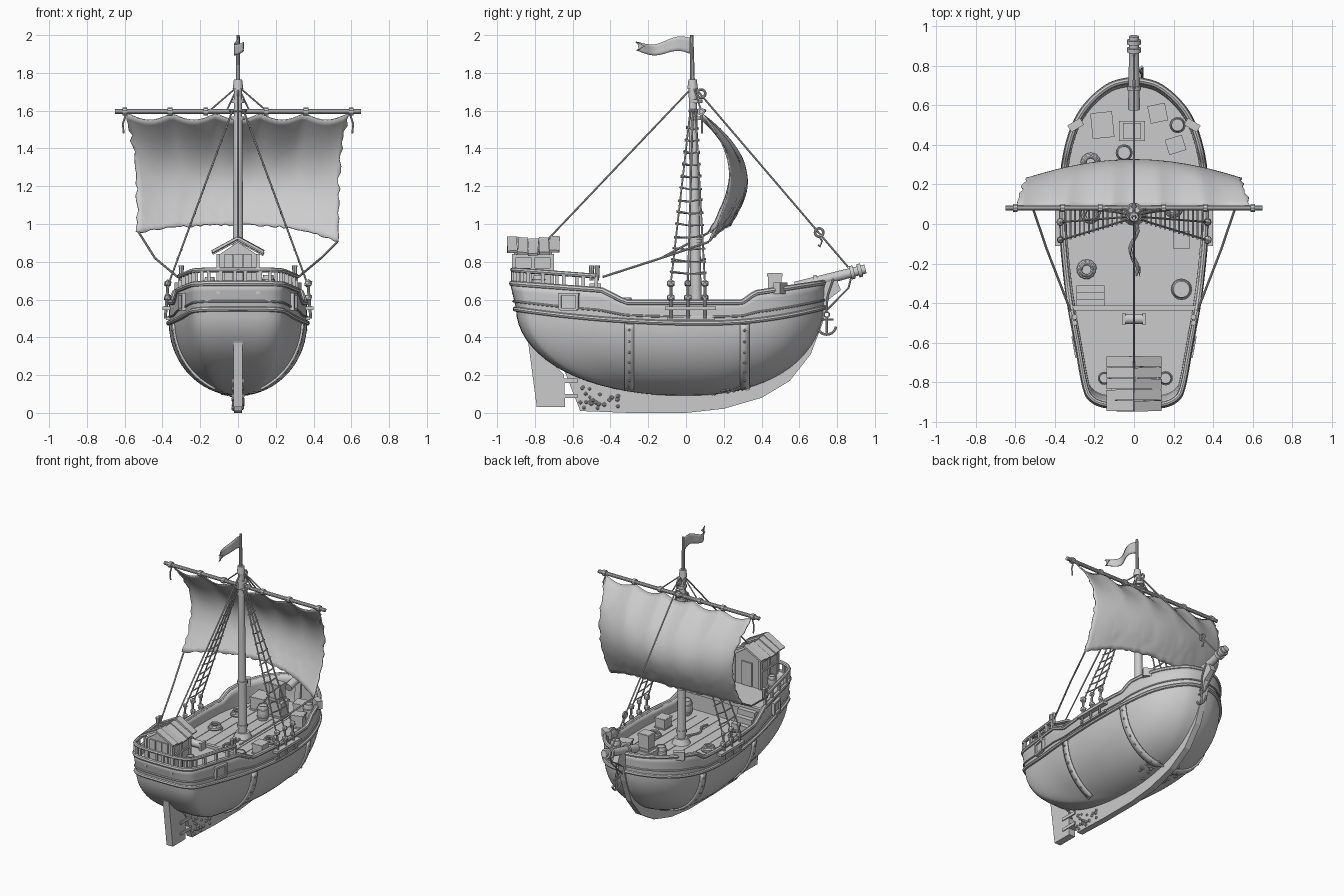
import bpy, bmesh, math, random
from mathutils import Vector, Matrix, Euler

if "Cube" in bpy.data.objects:
    bpy.data.objects.remove(bpy.data.objects["Cube"])
random.seed(4)
V = Vector

# ---------- helpers ----------
def finish(ob, smooth=True, solid=0, offset=-1):
    if solid:
        m = ob.modifiers.new("thickness", 'SOLIDIFY')
        m.thickness, m.offset = solid, offset
    if smooth:
        bpy.ops.object.select_all(action='DESELECT')
        ob.select_set(True)
        bpy.context.view_layer.objects.active = ob
        bpy.ops.object.shade_smooth_by_angle(angle=math.radians(35))
    return ob

def mesh(name, verts, faces, smooth=True, solid=0, offset=-1):
    me = bpy.data.meshes.new(name)
    me.from_pydata([tuple(v) for v in verts], [], faces)
    ob = bpy.data.objects.new(name, me)
    bpy.context.collection.objects.link(ob)
    return finish(ob, smooth, solid, offset)

def from_bm(name, bm, smooth=False):
    bmesh.ops.recalc_face_normals(bm, faces=bm.faces)
    me = bpy.data.meshes.new(name)
    bm.to_mesh(me); bm.free()
    ob = bpy.data.objects.new(name, me)
    bpy.context.collection.objects.link(ob)
    return finish(ob, smooth)

def box(name, loc, dims, rot=(0, 0, 0)):
    bm = bmesh.new()
    M = Matrix.Translation(loc) @ Euler(rot).to_matrix().to_4x4() @ Matrix.Diagonal((*dims, 1))
    bmesh.ops.create_cube(bm, size=1, matrix=M)
    return from_bm(name, bm)

def cyl(name, a, b, r1, r2=None, n=10):
    a, b = V(a), V(b)
    bm = bmesh.new()
    M = Matrix.Translation((a + b) / 2) @ (b - a).to_track_quat('Z', 'Y').to_matrix().to_4x4()
    bmesh.ops.create_cone(bm, cap_ends=True, segments=n, radius1=r1, radius2=r1 if r2 is None else r2,
                          depth=(b - a).length, matrix=M)
    return from_bm(name, bm, True)

def balls(name, pts, r, squash=1):
    bm = bmesh.new()
    for p in pts:
        k = r * random.uniform(.75, 1.2)
        bmesh.ops.create_icosphere(bm, subdivisions=1, radius=k,
                                   matrix=Matrix.Translation(p) @ Matrix.Diagonal((1, squash, 1, 1)))
    return from_bm(name, bm, True)

def tube(name, pts, r, cyclic=False, res=2):
    cu = bpy.data.curves.new(name, 'CURVE')
    cu.dimensions, cu.bevel_depth, cu.bevel_resolution, cu.use_fill_caps = '3D', r, res, True
    sp = cu.splines.new('POLY')
    sp.points.add(len(pts) - 1)
    for q, p in zip(sp.points, pts):
        q.co = (*p, 1)
    sp.use_cyclic_u = cyclic
    tmp = bpy.data.objects.new(name, cu)
    me = bpy.data.meshes.new_from_object(tmp)
    bpy.data.objects.remove(tmp)
    ob = bpy.data.objects.new(name, me)
    bpy.context.collection.objects.link(ob)
    return finish(ob)

def prism(name, pts, thick, f):
    """Extrude a 2D outline; f maps (a, b, offset) to 3D."""
    n = len(pts)
    bm = bmesh.new()
    lo, hi = [[bm.verts.new(f(a, b, o)) for a, b in pts] for o in thick]
    bm.faces.new(lo); bm.faces.new(hi)
    for i in range(n):
        bm.faces.new((lo[i], lo[(i + 1) % n], hi[(i + 1) % n], hi[i]))
    return from_bm(name, bm)

def ring(name, c, R, r, axis):
    a = V(axis).orthogonal().normalized(); b = V(axis).normalized().cross(a)
    return tube(name, [V(c) + R * (a * math.cos(t) + b * math.sin(t)) for t in [i * math.tau / 16 for i in range(16)]], r, True)

def catmull(P, k=6):
    P = [V(p) for p in P]; Q = [P[0]] + P + [P[-1]]; out = []
    for i in range(len(P) - 1):
        a, b, c, d = Q[i:i + 4]
        for j in range(k):
            t = j / k
            out.append(.5 * (2*b + (c - a)*t + (2*a - 5*b + 4*c - d)*t*t + (3*b - a - 3*c + d)*t**3))
    return out + [P[-1]]

def lerp_table(T, x):
    for (x0, y0), (x1, y1) in zip(T, T[1:]):
        if x <= x1:
            return y0 + (y1 - y0) * max(0, (x - x0) / (x1 - x0))
    return T[-1][1]

# ---------- hull form ----------
half = catmull([(0, -.9), (.14, -.895), (.215, -.865), (.25, -.8), (.288, -.6), (.325, -.4), (.35, -.2), (.365, 0),
                (.362, .2), (.345, .35), (.30, .5), (.23, .61), (.12, .7), (0, .73)])
plan = half + [V((-p.x, p.y)) for p in half[-2:0:-1]]
N = len(plan)
hw_table = [(p.y, p.x) for p in half]
hw = lambda y: lerp_table(hw_table, y)
zw = lambda y: .475 + (.075 if y < .1 else .21) * (y - .1) ** 2
sheer = lambda y: lerp_table([(-1, .69), (-.45, .65), (-.32, .585), (.3, .585), (.37, .635), (.74, .69)], y)

def hp(t, p, out=1):
    if t <= 1:
        g = math.sqrt(max(0, 1 - (1 - t) ** 2))
        x, y = p.x * g, p.y * g
        return V((x * out, y * out, .09 + (zw(y) - .09) * t))
    y = p.y * (1 + .035 * (t - 1)) if p.y < 0 else p.y * (1 + .01 * (t - 1))
    return V((p.x * out, y * out, zw(y) + (sheer(y) - zw(y)) * (t - 1)))

rows = [1 - math.cos(math.pi / 2 * max(i, .1) / 18) for i in range(19)] + [1.35, 1.7, 2]
verts = [hp(t, p) for t in rows for p in plan]
faces = [(i*N + j, i*N + (j+1) % N, (i+1)*N + (j+1) % N, (i+1)*N + j) for i in range(len(rows) - 1) for j in range(N)]
mesh("hull", verts, faces, solid=.025)
for t, r, nm in ((1, .013, "wale"), (1.3, .006, "upper_wale"), (2, .015, "bulwark_cap")):
    tube(nm, [hp(t, p, .99 if t == 2 else 1.005) for p in plan], r, True)

# iron straps with rivets, both sides
for s in (-1, 1):
    for yc in (-.3, .31):
        ts = [.1 + .86 * (i / 14) ** 1.3 for i in range(15)]
        def pt(t, y):
            g = math.sqrt(1 - (1 - t) ** 2)
            return V((s * (g * hw(y / g) + .005), y, .09 + (zw(y) - .09) * t - .004 * (1 - t)))
        vs = [pt(t, yc + d) for t in ts for d in (-.024, .024)]
        mesh("hull_strap", vs, [(2*i, 2*i+1, 2*i+3, 2*i+2) for i in range(14)], True, .012, 0)
        balls("strap_rivets", [pt(t, yc) + V((s*.006, 0, 0)) for t in ts[1::2]], .008)
    # stern window frames
    x, rz = hw(-.6) + .004, -.18 * s
    for dy, dz, ly, lz in ((0, .04, .11, .014), (0, -.04, .09, .014), (.045, 0, .014, .08), (-.045, 0, .014, .08)):
        box("port_frame", (s*(x + dy*.18), -.62 + dy, .588 + dz), (.03, ly, lz), (0, 0, rz))
    box("port_shutter", (s*(x - .004), -.62, .588), (.015, .08, .07), (0, 0, rz))
    # bow cleats
    box("bow_bracket", (s*.295, .5, .66), (.075, .04, .06), (0, 0, -s*.55))

# keel, stem and rudder
yz = lambda a, b, o: (o, a, b)
prism("keel_and_stem", [(-.56, .01), (-.3, 0), (0, 0), (.2, .022), (.4, .08), (.55, .17), (.66, .31), (.725, .48), (.755, .6),
      (.82, .65), (.80, .7), (.70, .7), (.68, .52), (.6, .36), (.45, .2), (.2, .12), (-.2, .12), (-.5, .17), (-.65, .24)], (-.022, .022), yz)
prism("rudder", [(-.88, .46), (-.835, .37), (-.79, .03), (-.64, .03), (-.645, .2), (-.7, .26), (-.8, .36), (-.85, .47)], (-.025, .025), yz)
for z in (.09, .17):
    box("rudder_hinge", (0, -.64, z), (.062, .13, .022))
bar = [(random.choice((-1, 1)) * .024, random.uniform(-.56, -.36), random.uniform(.02, .14)) for _ in range(45)]
for _ in range(50):
    t, q = random.uniform(.01, .15), hw(.55)
    bar.append(hp(t, V((random.choice((-1, 1)) * hw(Y := random.uniform(.5, .72)), Y))))
balls("barnacles", bar, .011)

# ---------- decks ----------
xy = lambda a, b, o: (a, b, o)
prism("main_deck", [(p.x * .94, p.y * .96) for p in plan], (.47, .505), xy)
prism("aft_deck", [(p.x * .95, p.y * .97) for p in plan if p.y < -.43], (.5, .63), xy)
for i in range(7):
    x = -.24 + i * .08
    box("deck_seam", (x, .08, .506), (.004, .95 - abs(x) * .6, .004))
box("deck_edge_beam", (0, -.425, .635), (.62, .025, .03))
for i in range(3):
    box("step", (-.22, -.33 - i*.035, .525 + i*.02), (.14, .04, .05 + i*.04))

# stern railing
aft = sorted((p for p in plan if p.y < -.44), key=lambda p: math.atan2(p.x, -p.y - .4))
rail = [hp(2, p, .985) + V((0, 0, .072)) for p in aft]
tube("stern_rail", rail, .013)
for p in rail[::3] + [rail[-1]]:
    box("rail_post", p - V((0, 0, .035)), (.018, .018, .075))

# ---------- cabin ----------
box("cabin", (0, -.81, .735), (.21, .2, .21))
prism("cabin_gable", [(-.105, .835), (.105, .835), (0, .905)], (-.91, -.71), lambda a, b, o: (a, o, b))
for s in (-1, 1):
    for i in range(5):
        box("roof_board", (s*.068, -.92 + i*.056, .878 + .006*abs(i - 2) + random.uniform(-.003, .003)),
            (.155, .053, .014), (random.uniform(-.06, .06), s*.5, random.uniform(-.03, .03)))
    for y in (-.91, -.81, -.71):
        box("cabin_post", (s*.105, y, .735), (.02, .02, .21))
    for z in (.76, .83):
        box("cabin_beam", (s*.107, -.81, z), (.016, .22, .016))
for x in (-.05, 0, .05):
    box("cabin_plank", (x, -.912, .74), (.045, .012, .2))
box("cabin_door", (0, -.705, .72), (.08, .014, .17))

# ---------- mast, yard, sail, flag ----------
cyl("mast", (0, .055, .5), (0, .035, 1.74), .031, .021, 16)
cyl("topmast", (0, .035, 1.72), (0, .03, 2), .013, .009)
cyl("mast_cap", (0, .035, 1.715), (0, .035, 1.765), .028, .022, 12)
cyl("mast_step", (0, .055, .5), (0, .055, .545), .065, .045, 14)
for z in (.58, .9, 1.55, 1.64):
    cyl("mast_band", (0, .052, z), (0, .052, z + .02), .035, n=14)
cyl("yard", (-.65, .08, 1.595), (.65, .08, 1.595), .013)
ties = (-.6, -.36, -.17, 0, .15, .36, .6)
for x in ties:
    cyl("yard_tie", (x - .012, .08, 1.595), (x + .012, .08, 1.595), .021)
ring("yard_parrel", (0, .06, 1.6), .04, .008, (0, 0, 1))

nu, nv = 48, 22
sv = []
for j in range(nv + 1):
    v = j / nv
    tear = {s: random.uniform(-.012, .008) for s in (-1, 1)}
    for i in range(nu + 1):
        u = i / nu * 2 - 1
        x = u * (.585 - .055 * v - .02 * math.sin(math.pi * v)) + (tear[1 if u > 0 else -1] if abs(u) > .97 else 0)
        zt = 1.585 - .035 * abs(math.sin(math.pi * 2.5 * u + math.pi / 2))
        zb = .995 - (.04 if u < 0 else .09) * abs(u) ** 2.5 + random.uniform(-.006, .006)
        y = .085 + .035*v + .13*math.sin(math.pi * v**.9) + (1 - u*u) * .115 * math.sin(math.pi/2 * min(1, v*1.1))
        sv.append((x, y, zt + (zb - zt) * v))
sf = [(j*(nu+1)+i, j*(nu+1)+i+1, (j+1)*(nu+1)+i+1, (j+1)*(nu+1)+i) for j in range(nv) for i in range(nu)]
mesh("sail", sv, sf, True, .007, 0)

fv = []
for i in range(21):
    a = i / 20
    for k in range(5):
        b = k / 4
        y = .025 - .29 * a + (.05 * (1 - abs(2*b - 1)) if i == 20 else 0)
        fv.append((.03 * math.sin(a * 8) * a, y, 1.985 - .03*a + .014*math.sin(a*7) - b * (.085 - .04*a)))
mesh("flag", fv, [(i*5+k, i*5+k+1, i*5+k+6, i*5+k+5) for i in range(20) for k in range(4)], True, .005, 0)

# ---------- rigging ----------
top = V((0, .04, 1.73))
tube("forestay", [top, (0, .86, .77)], .005)
tube("backstay", [top, (0, -.73, .92)], .005)
for y, z in ((.08, 1.69), (.705, .955)):
    ring("stay_ring", (0, y, z), .022, .007, (1, 0, 0))
tube("stay_hook", [(0, .705, .935), (0, .72, .91), (0, .71, .88), (0, .7, .89)], .005)
for s in (-1, 1):
    for x in (.06, .15):
        tube("yard_lift", [top, (s*x, .08, 1.6)], .0045)
    clew = V((s*.525, .12, .955 if s < 0 else .905))
    tube("sheet_rope", [clew, (s*.44, -.13, .82), (s*.32, -.44, .72)], .006)
    tube("sail_corner_tie", [(s*.59, .08, 1.59), (s*.61, .085, 1.53), (s*.605, .085, 1.48)], .005)
    box("channel", (s*.378, .025, .555), (.045, .27, .018))
    box("lower_channel", (s*.37, .025, .5), (.02, .25, .014))
    lines = []
    for yb in (-.08, .01, .1):
        a, b = V((s*.03, .035 + yb*.15, 1.6)), V((s*.365, yb, .69))
        lines.append((a, b))
        tube("shroud", [a, b], .005)
        for z in (.61, .685):
            balls("deadeye", [(s*.372, yb, z)], .022)
        tube("lanyard", [(s*.37, yb, .69), (s*.385, yb, .5)], .008)
    for i in range(13):
        f = .1 + .07 * i
        p, q = [a.lerp(b, f) for a, b in (lines[0], lines[2])]
        d = V((0, .012, random.uniform(-.008, .008)))
        tube("ratline", [p - d, (p + q)/2 - V((0, 0, .008)), q + d], .0045)
    for y in (-.47, -.5):
        cyl("belaying_pin", (s*.3, y, .7), (s*.3, y, .78), .01, .014, 8)

# ---------- bow gear ----------
cyl("bowsprit", (0, .58, .665), (0, .95, .762), .03, .024, 12)
for y in (.68, .87, .91):
    z = .665 + (y - .58) * .262
    cyl("bowsprit_band", (0, y, z), (0, y + .02, z + .005), .036, n=12)
tube("bobstay", [(0, .88, .74), (0, .86, .66), (0, .8, .6), (0, .73, .53)], .005)
tube("anchor_rope", [(.03, .78, .71), (.04, .75, .62), (.04, .745, .53)], .005)
ring("anchor_ring", (.04, .745, .52), .014, .004, (1, 0, 0))
cyl("anchor_shank", (.04, .745, .42), (.04, .745, .51), .007)
cyl("anchor_stock", (.04, .71, .495), (.04, .78, .495), .006)
tube("anchor_arms", [(.04, .745 + .05*math.sin(a), .465 - .05*math.cos(a)) for a in [-1.4 + i*.28 for i in range(11)]], .007)

# ---------- cargo ----------
def barrel(x, y, z, r, h):
    prof = [(0, 0), (.8, 0), (.96, .25), (1, .5), (.96, .75), (.8, 1), (.7, 1), (.7, .95), (0, .95)]
    vs = [(x + r*a*math.cos(k*math.tau/14), y + r*a*math.sin(k*math.tau/14), z + h*b) for a, b in prof for k in range(14)]
    mesh("barrel", vs, [(i*14+k, i*14+(k+1) % 14, (i+1)*14+(k+1) % 14, (i+1)*14+k) for i in range(8) for k in range(14)])
    for b in (.25, .75):
        ring("barrel_hoop", (x, y, z + h*b), r*.97, .004, (0, 0, 1))

def crate(x, y, z, sx, sy, h, rot=0):
    box("crate", (x, y, z + h/2), (sx, sy, h), (0, 0, rot))
    for b in (.08, .92):
        box("crate_band", (x, y, z + h*b), (sx + .01, sy + .01, h*.14), (0, 0, rot))

for b in ((.24, -.33, .5, .052, .11), (.22, .5, .5, .038, .14), (-.05, .36, .5, .04, .11), (-.15, -.78, .63, .03, .09), (.16, -.78, .63, .033, .1)):
    barrel(*b)
for c in ((.24, -.08, .5, .075, .08, .08, 0), (.21, .4, .5, .08, .07, .1, .3), (-.01, .47, .5, .12, .09, .12, 0),
          (-.01, .47, .62, .08, .07, .12, 0), (-.16, .5, .5, .1, .12, .1, .1), (.12, .56, .5, .08, .08, .1, .2)):
    crate(*c)
for x, y, z in ((-.24, -.23, .51), (-.22, .31, .51), (.2, .08, .51), (-.22, .05, .51)):
    tube("rope_coil", [(x + (.045 - .0004*i)*math.cos(i*.5), y + (.045 - .0004*i)*math.sin(i*.5), z + i*.0007) for i in range(45)], .008)
cyl("capstan_drum", (-.05, -.48, .66), (.05, -.48, .66), .026, n=12)
for x in (-.05, .05):
    box("capstan_cheek", (x, -.48, .655), (.015, .06, .06))
tube("deck_rope", [(.02*math.sin(i*.9), .02 - i*.028, .513) for i in range(11)], .008)
